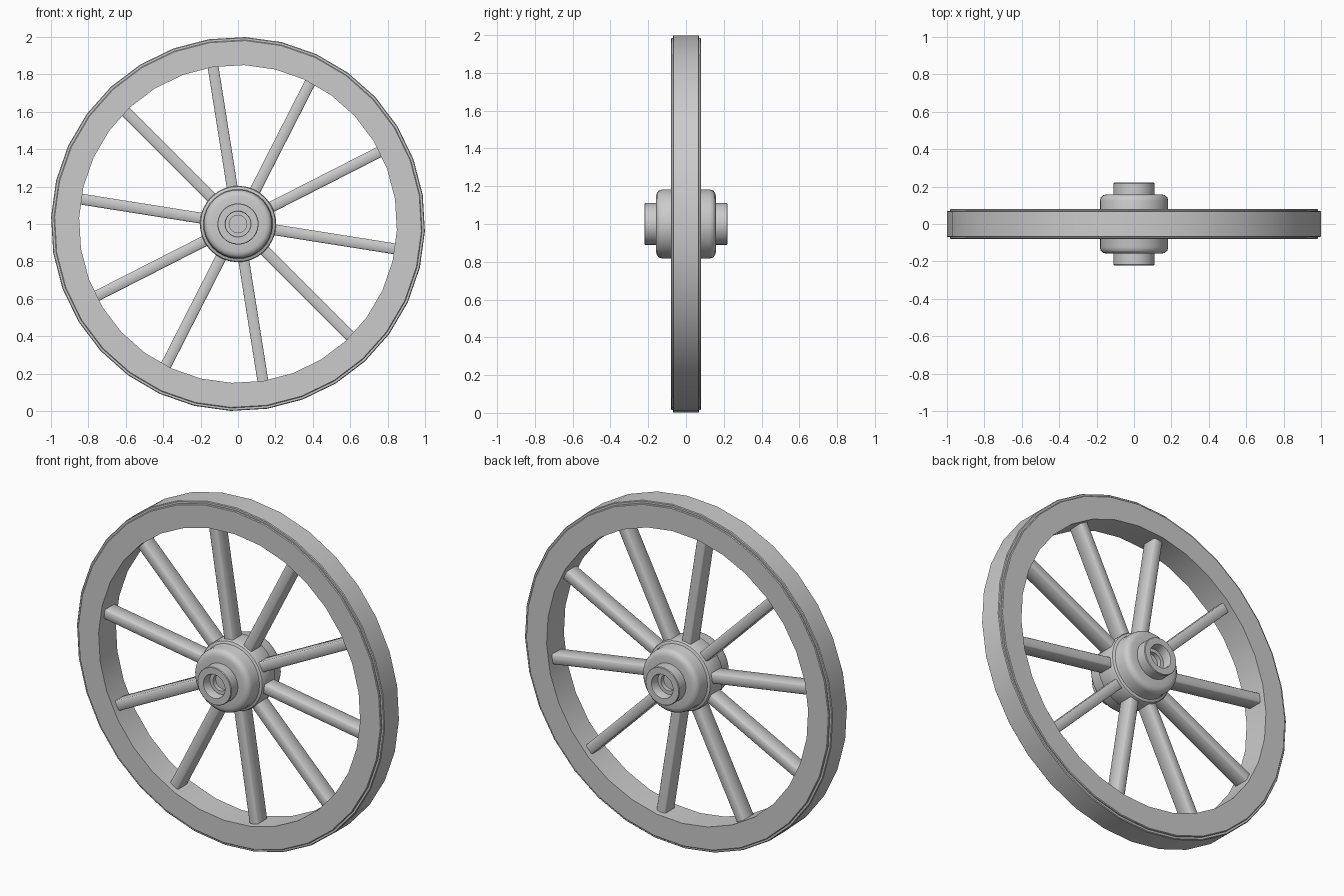
import bpy, bmesh
from math import cos, sin, pi, radians

if "Cube" in bpy.data.objects:
    bpy.data.objects.remove(bpy.data.objects["Cube"])

CENTRE_Z = 1.0
TURN = radians(9)


def finish(bm, name, angle=35):
    bmesh.ops.recalc_face_normals(bm, faces=bm.faces)
    mesh = bpy.data.meshes.new(name)
    bm.to_mesh(mesh)
    bm.free()
    ob = bpy.data.objects.new(name, mesh)
    bpy.context.collection.objects.link(ob)
    ob.location.z = CENTRE_Z
    bpy.ops.object.select_all(action='DESELECT')
    ob.select_set(True)
    bpy.context.view_layer.objects.active = ob
    bpy.ops.object.shade_smooth_by_angle(angle=radians(angle))
    return ob


def lathe(name, profile, sides, closed):
    """Spin (radius, y) points around the y axis."""
    bm = bmesh.new()
    rings = []
    for i in range(sides):
        a = TURN + 2 * pi * i / sides
        rings.append([bm.verts.new((r * cos(a), y, r * sin(a))) for r, y in profile])
    n = len(profile)
    for i in range(sides):
        p, q = rings[i], rings[(i + 1) % sides]
        for j in range(n if closed else n - 1):
            k = (j + 1) % n
            bm.faces.new((p[j], p[k], q[k], q[j]))
    if not closed:
        bm.faces.new([r[0] for r in rings])
        bm.faces.new([r[-1] for r in rings])
    return finish(bm, name)


def both_ends(half):
    """Mirror a profile running from the middle to the +y end."""
    return [(r, -y) for r, y in reversed(half)] + half


# Wooden rim and the raised tyre band round it
lathe("rim", both_ends([(0.985, 0.07), (0.985, 0.076), (0.981, 0.08), (0.85, 0.08)]), 32, True)
lathe("tyre", both_ends([(1.0, 0.066), (0.996, 0.07), (0.975, 0.07)]), 32, True)

# Hub: wide centre band, rounded barrel, narrow collar, recessed bore
lathe("hub", both_ends([
    (0.204, 0.052), (0.2, 0.06), (0.186, 0.066), (0.183, 0.08), (0.183, 0.125),
    (0.178, 0.143), (0.167, 0.153), (0.15, 0.158), (0.11, 0.158),
    (0.11, 0.217), (0.107, 0.221), (0.07, 0.221), (0.067, 0.216),
    (0.067, 0.165), (0.047, 0.165), (0.047, 0.14)]), 32, False)

# Ten rectangular spokes with softened long edges
W, D, C = 0.029, 0.046, 0.006
SECTION = [(W, D - C), (W - C, D), (C - W, D), (-W, D - C),
           (-W, C - D), (C - W, -D), (W - C, -D), (W, C - D)]
for i in range(10):
    bm = bmesh.new()
    a = -TURN + 2 * pi * i / 10
    ends = []
    for r in (0.17, 0.87):
        ends.append([bm.verts.new((r * cos(a) - w * sin(a), d, r * sin(a) + w * cos(a)))
                     for w, d in SECTION])
    for j in range(8):
        k = (j + 1) % 8
        bm.faces.new((ends[0][j], ends[0][k], ends[1][k], ends[1][j]))
    bm.faces.new(ends[0])
    bm.faces.new(ends[1])
    finish(bm, f"spoke_{i + 1}", 50)
